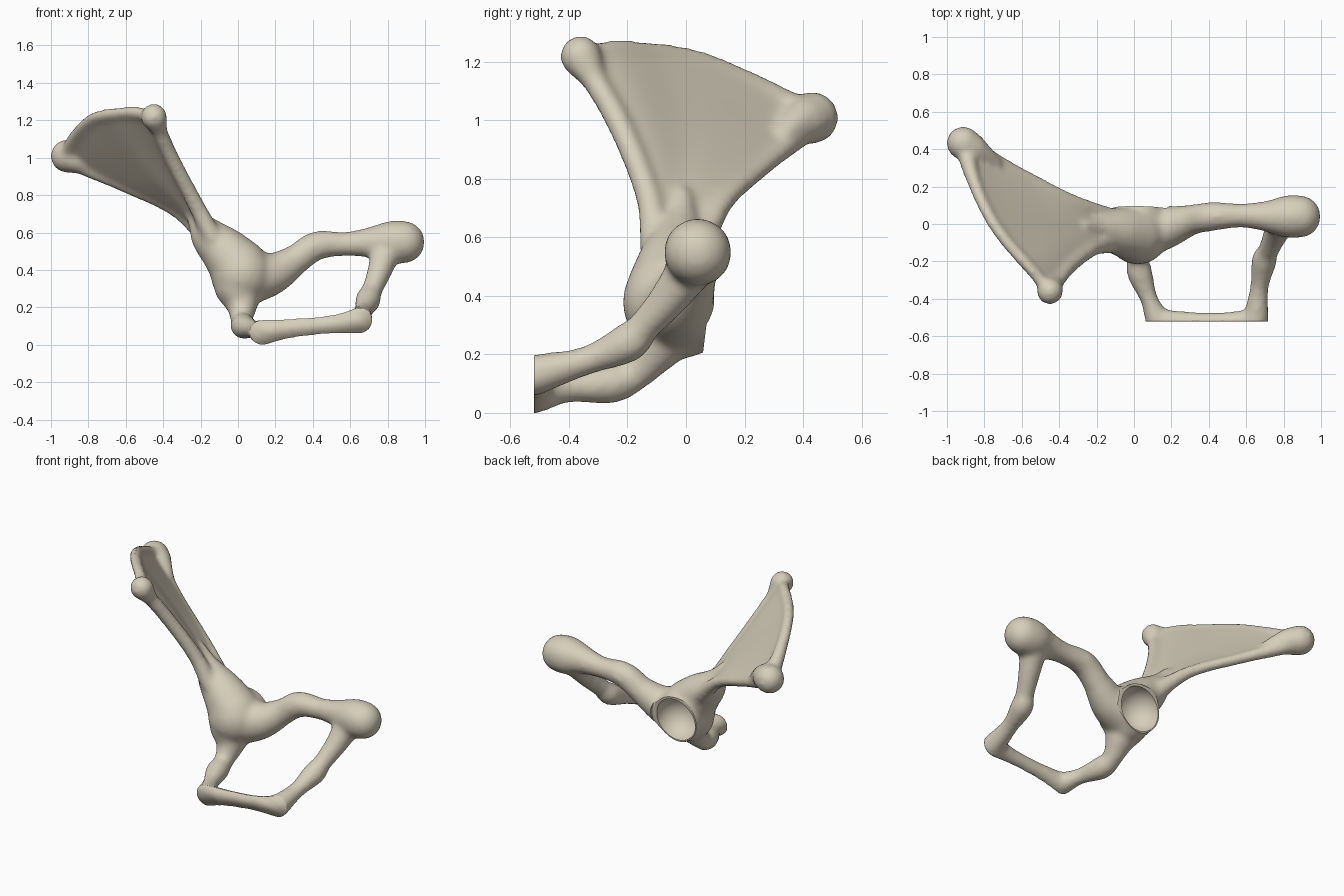
import bpy, bmesh, math
from mathutils import Vector, Matrix

if "Cube" in bpy.data.objects:
    bpy.data.objects.remove(bpy.data.objects["Cube"])

def spline(pts, n=14):
    """Catmull-Rom through points of any dimension."""
    p = [Vector(q) for q in pts]
    p = [p[0] * 2 - p[1]] + p + [p[-1] * 2 - p[-2]]
    out = []
    for i in range(1, len(p) - 2):
        a, b, c, d = p[i - 1:i + 3]
        for k in range(n):
            t = k / n
            out.append(0.5 * (2 * b + (c - a) * t + (2 * a - 5 * b + 4 * c - d) * t * t
                              + (3 * b - a - 3 * c + d) * t ** 3))
    return out + [p[-2]]

def sample(curve, t):
    f = t * (len(curve) - 1)
    i = min(int(f), len(curve) - 2)
    return curve[i].lerp(curve[i + 1], f - i)

bm = bmesh.new()

def limb(pts, n=14):
    """Round limb along points (x, y, z, radius)."""
    for q in spline(pts, n):
        bmesh.ops.create_icosphere(bm, subdivisions=3 if q[3] > 0.09 else 2, radius=q[3],
                                   matrix=Matrix.Translation(q.xyz))

# wing blade borders, with radii
front = [(-.13, -.1, .56, .058), (-.225, -.132, .75, .046), (-.355, -.235, 1.0, .044),
         (-.45, -.36, 1.21, .044)]
back = [(-.13, .03, .54, .06), (-.33, .125, .715, .038), (-.6, .265, .845, .036),
        (-.78, .36, .93, .045), (-.91, .435, 1.0, .06)]
crest = [(-.45, -.36, 1.21, .04), (-.54, -.255, 1.242, .035), (-.685, -.09, 1.232, .035),
         (-.785, .06, 1.202, .035), (-.865, .25, 1.115, .04), (-.91, .435, 1.0, .06)]
for border in (front, back, crest):
    limb(border, 16)

# thin wing filling the borders
F, B, C = ([q.xyz for q in spline(c)] for c in (front, back, crest))
N = 28
wing = bmesh.new()
g = []
for i in range(N + 1):
    s, row = i / N, []
    for j in range(N + 1):
        t = j / N
        base = F[0].lerp(B[0], t)
        p = sample(F, s).lerp(sample(B, s), t) + base.lerp(sample(C, t), s)
        row.append(wing.verts.new(p - base.lerp(F[-1].lerp(B[-1], t), s)))
    g.append(row)
for i in range(N):
    for j in range(N):
        wing.faces.new((g[i][j], g[i][j + 1], g[i + 1][j + 1], g[i + 1][j]))
# centre the thickness on the surface
wing.normal_update()
rest = [(v, v.co.copy(), v.normal.copy()) for v in wing.verts]
twin = {v: wing.verts.new(co - n * .026) for v, co, n in rest}
for v, co, n in rest:
    v.co = co + n * .026
sheet = wing.faces[:]
for e in [e for e in wing.edges if e.is_boundary]:
    l = e.link_loops[0]
    a, b = l.vert, l.link_loop_next.vert
    wing.faces.new((b, a, twin[a], twin[b]))
for f in sheet:
    wing.faces.new([twin[v] for v in reversed(f.verts)])
tmp = bpy.data.meshes.new("wing")
wing.to_mesh(tmp)
wing.free()
bm.from_mesh(tmp)
bpy.data.meshes.remove(tmp)

# knobs on the wing corners
limb([(-.42, -.32, 1.15, .045), (-.45, -.36, 1.22, .074)])
limb([(-.74, .33, .95, .035), (-.82, .375, .985, .066), (-.87, .405, 1.0, .085), (-.913, .432, 1.01, .09)])
# socket body, neck and lower taper
limb([(.02, -.05, .38, .168), (.02, .08, .36, .15)])
limb([(.01, -.05, .41, .158), (-.07, -.04, .5, .13), (-.15, -.03, .575, .1),
      (-.21, -.02, .66, .06), (-.27, -.01, .75, .03)])
limb([(0, -.07, .32, .13), (.02, -.1, .23, .09), (.02, -.18, .13, .06), (.03, -.26, .1, .07),
      (.08, -.4, .085, .05), (.13, -.52, .066, .071)])
limb([(.015, 0, .31, .12), (.015, -.08, .27, .1)])
# upper arm with end ball
limb([(.06, -.03, .365, .15), (.18, -.015, .38, .112), (.3, .02, .45, .085), (.42, .04, .53, .08),
      (.58, .045, .54, .067), (.74, .04, .55, .09), (.83, .04, .55, .115), (.885, .04, .55, .114)])
# descending arm
limb([(.79, .02, .5, .085), (.755, -.06, .39, .068), (.715, -.15, .29, .058), (.695, -.2, .24, .07),
      (.67, -.34, .18, .052), (.65, -.52, .13, .073)])
# front bar
limb([(.13, -.52, .066, .071), (.25, -.52, .085, .056), (.4, -.52, .1, .05), (.54, -.52, .115, .055),
      (.65, -.52, .13, .073)])

mesh = bpy.data.meshes.new("hip_bone")
bm.to_mesh(mesh)
bm.free()
bone = bpy.data.objects.new("hip_bone", mesh)
bpy.context.collection.objects.link(bone)

# fuse everything into one smooth skin
m = bone.modifiers.new("fuse", 'REMESH')
m.mode, m.voxel_size = 'VOXEL', .013
m = bone.modifiers.new("soften", 'SMOOTH')
m.factor, m.iterations = .5, 18

# cutters: flat rim of the socket and its hollow
cutters = []
def cutter(name, build):
    b = bmesh.new()
    build(b)
    me = bpy.data.meshes.new(name)
    b.to_mesh(me)
    b.free()
    o = bpy.data.objects.new(name, me)
    o.hide_render = True
    bpy.context.collection.objects.link(o)
    k = bone.modifiers.new(name, 'BOOLEAN')
    k.operation, k.object, k.solver = 'DIFFERENCE', o, 'EXACT'
    cutters.append(o)

tilt = Matrix.Rotation(math.radians(-97), 4, 'X')
cutter("rim_cutter", lambda b: bmesh.ops.create_cone(
    b, cap_ends=True, segments=48, radius1=.175, radius2=.175, depth=.3,
    matrix=Matrix.Translation((.02, .225, .335)) @ tilt))
cutter("hollow_cutter", lambda b: bmesh.ops.create_uvsphere(
    b, u_segments=48, v_segments=24, radius=.14,
    matrix=Matrix.Translation((.02, .07, .357))))

dg = bpy.context.evaluated_depsgraph_get()
final = bpy.data.meshes.new_from_object(bone.evaluated_get(dg))
bone.modifiers.clear()
bone.data = final
for o in cutters:
    bpy.data.objects.remove(o)

# flat joint face at the front, then stand on the floor
bm = bmesh.new()
bm.from_mesh(final)
bmesh.ops.bisect_plane(bm, geom=bm.verts[:] + bm.edges[:] + bm.faces[:],
                       plane_co=(0, -.52, 0), plane_no=(0, -1, 0), clear_outer=True)
bmesh.ops.holes_fill(bm, edges=[e for e in bm.edges if e.is_boundary], sides=0)
bmesh.ops.recalc_face_normals(bm, faces=bm.faces)
low = min(v.co.z for v in bm.verts)
for v in bm.verts:
    v.co.z -= low
bm.to_mesh(final)
bm.free()

mat = bpy.data.materials.new("bone ivory")
mat.diffuse_color = (.68, .62, .50, 1)
mat.use_nodes = True
mat.node_tree.nodes["Principled BSDF"].inputs["Base Color"].default_value = mat.diffuse_color
final.materials.clear()
final.materials.append(mat)
bpy.context.view_layer.objects.active = bone
bone.select_set(True)
bpy.ops.object.shade_smooth_by_angle(angle=math.radians(40))
# keep the joint face softly shaded like the rest
for e in final.edges:
    if all(final.vertices[i].co.y < -.5199 for i in e.vertices):
        e.use_edge_sharp = False
